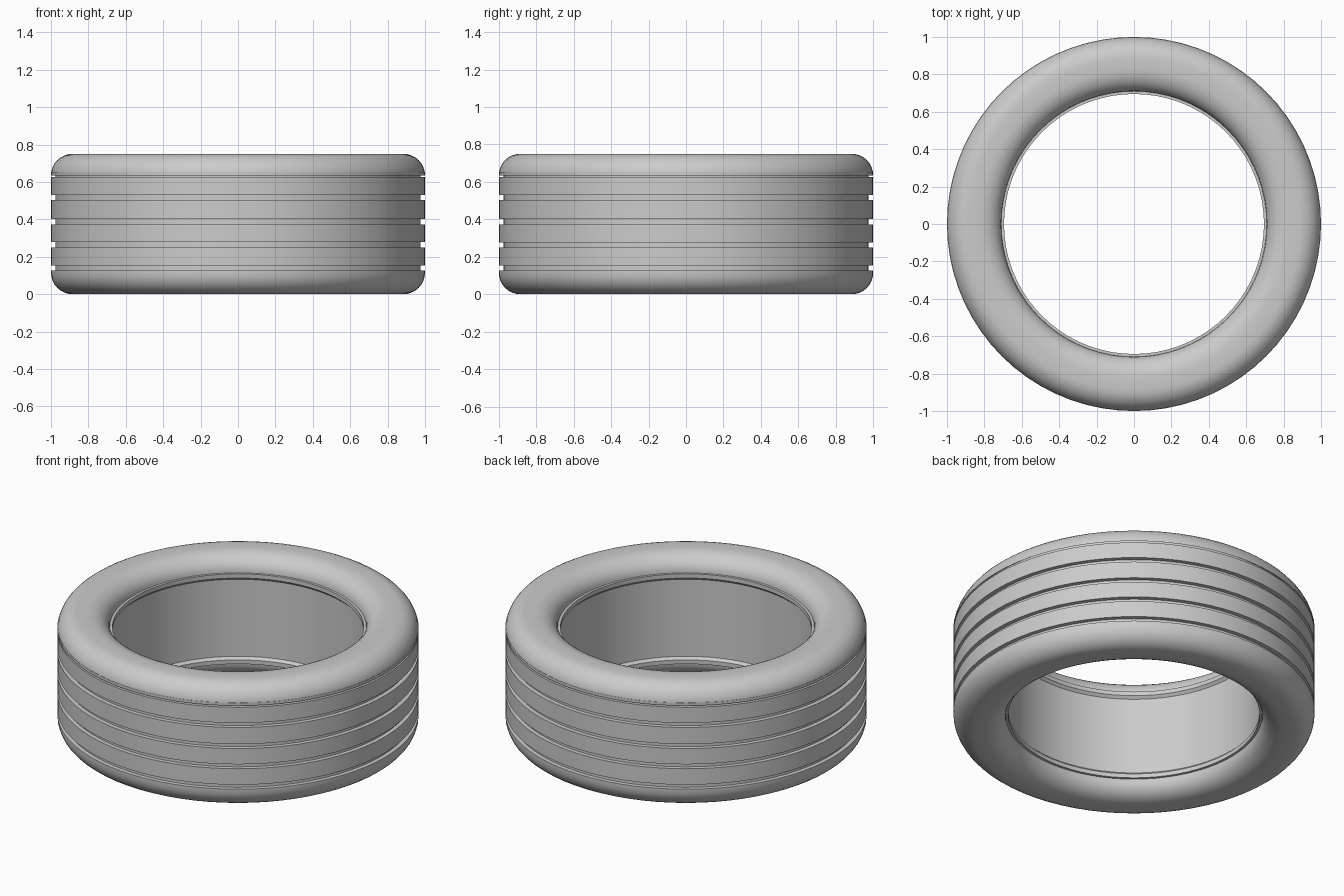
import bpy, bmesh, math

if "Cube" in bpy.data.objects:
    bpy.data.objects.remove(bpy.data.objects["Cube"])

HEIGHT = 0.75
SEGMENTS = 72
GROOVES = [0.139, 0.264, 0.387, 0.516, 0.639]   # groove centre heights
GROOVE_HALF, GROOVE_R = 0.0135, 0.975


def arc(cx, cz, rx, rz, a0, a1, n=8):
    """Points (radius, height) along an elliptical arc, angles in degrees."""
    pts = []
    for i in range(n + 1):
        a = math.radians(a0 + (a1 - a0) * i / n)
        pts.append((cx + rx * math.cos(a), cz + rz * math.sin(a)))
    return pts


# Lower sidewall: inner bead step, rolled lip, outer shoulder
lower = [(0.71, 0.14), (0.695, 0.125), (0.695, 0.10), (0.71, 0.10)]
lower += arc(0.83, 0.10, 0.12, 0.10, 180, 270)
lower += arc(0.885, 0.115, 0.115, 0.115, 270, 360)

# Tread with square-cut circumferential grooves
tread = []
for z in GROOVES:
    a, b = z - GROOVE_HALF, z + GROOVE_HALF
    tread += [(1.0, a), (GROOVE_R, a), (GROOVE_R, b), (1.0, b)]

# Upper sidewall mirrors the lower one; closing the loop forms the inner wall
upper = [(r, HEIGHT - z) for r, z in reversed(lower)]
profile = lower + tread + upper

# Revolve the closed profile around z
bm = bmesh.new()
rings = []
for s in range(SEGMENTS):
    t = 2 * math.pi * s / SEGMENTS
    rings.append([bm.verts.new((r * math.cos(t), r * math.sin(t), z)) for r, z in profile])
n = len(profile)
for s in range(SEGMENTS):
    p, q = rings[s], rings[(s + 1) % SEGMENTS]
    for i in range(n):
        j = (i + 1) % n
        bm.faces.new((p[i], q[i], q[j], p[j]))
bmesh.ops.recalc_face_normals(bm, faces=bm.faces)

mesh = bpy.data.meshes.new("tyre")
bm.to_mesh(mesh)
bm.free()
tyre = bpy.data.objects.new("tyre", mesh)
bpy.context.collection.objects.link(tyre)

# Single plain grey
grey = bpy.data.materials.new("light_grey")
grey.diffuse_color = (0.6, 0.6, 0.6, 1.0)
grey.use_nodes = True
grey.node_tree.nodes["Principled BSDF"].inputs["Base Color"].default_value = grey.diffuse_color
mesh.materials.append(grey)

bpy.context.view_layer.objects.active = tyre
tyre.select_set(True)
bpy.ops.object.shade_smooth_by_angle(angle=math.radians(35))
